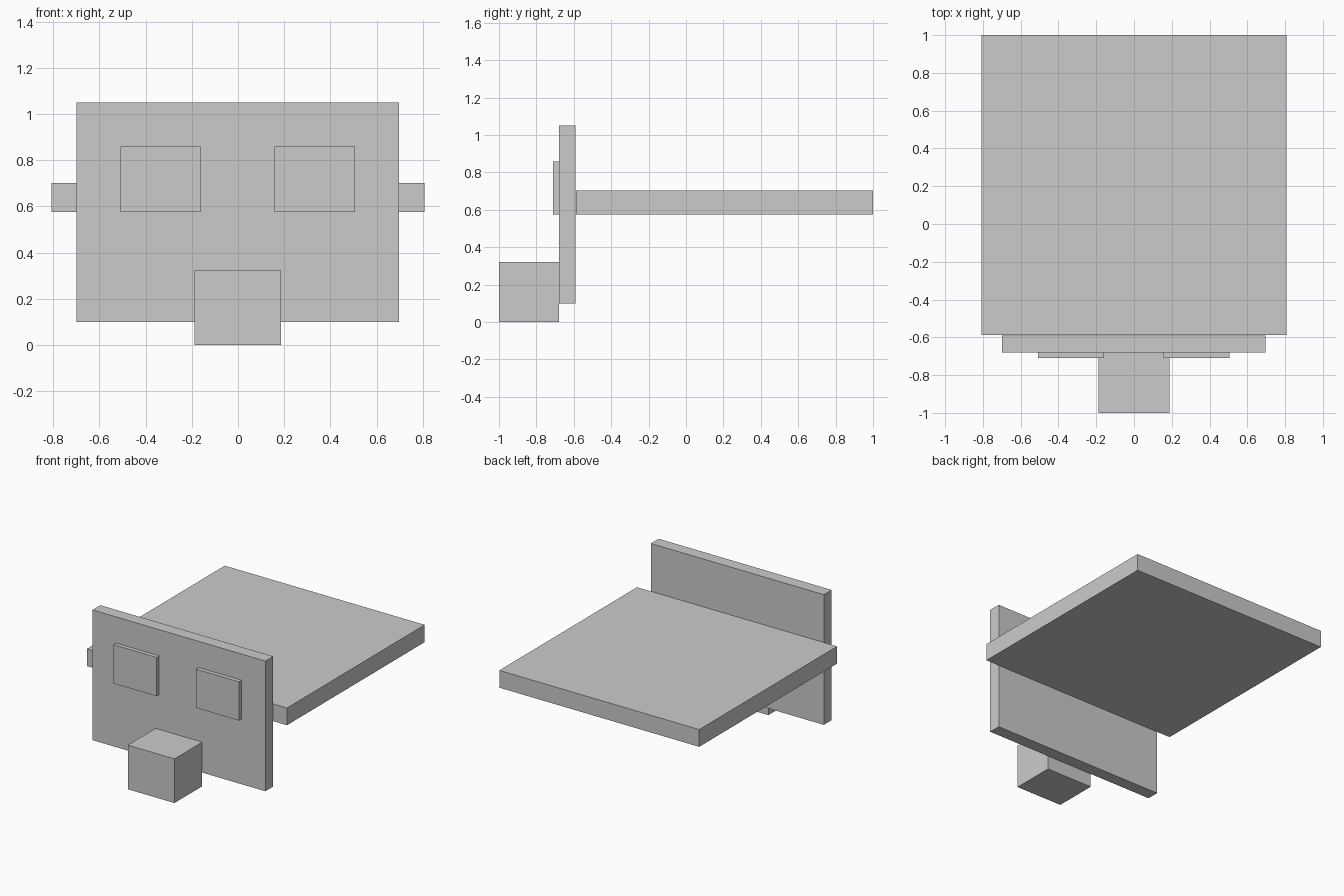
import bpy

if "Cube" in bpy.data.objects:
    bpy.data.objects.remove(bpy.data.objects["Cube"])


def box(name, x, y, z):
    """Add a box spanning the given (min, max) ranges."""
    spans = (x, y, z)
    bpy.ops.mesh.primitive_cube_add(size=1, location=[(a + b) / 2 for a, b in spans])
    obj = bpy.context.object
    obj.name = name
    obj.scale = [b - a for a, b in spans]
    bpy.ops.object.transform_apply(location=False, rotation=False, scale=True)
    return obj


# Horizontal slab behind the face panel
box("rear_slab", (-0.807, 0.807), (-0.588, 1.0), (0.576, 0.702))

# Upright face panel
box("front_panel", (-0.699, 0.697), (-0.68, -0.59), (0.10, 1.05))

# Block projecting from the bottom of the panel
box("front_block", (-0.189, 0.187), (-1.0, -0.68), (0.0, 0.322))

# Pair of thin raised plates on the panel
for side, x in (("left", (-0.509, -0.16)), ("right", (0.157, 0.506))):
    box(f"raised_plate_{side}", x, (-0.71, -0.68), (0.576, 0.859))
